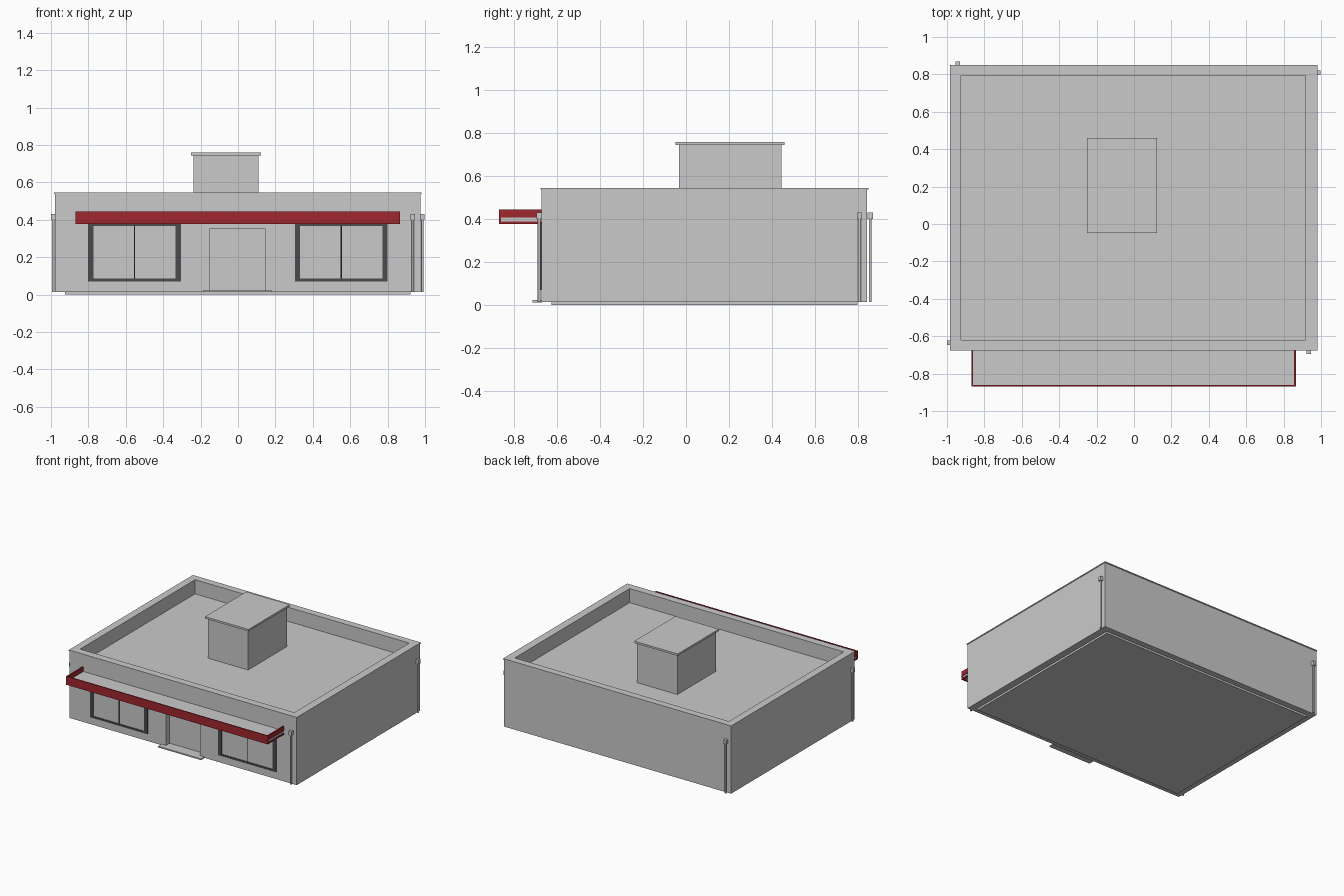
import bpy
import bmesh
from mathutils import Vector

default = bpy.data.objects.get("Cube")
if default:
    bpy.data.objects.remove(default, do_unlink=True)


def material(name, rgb):
    m = bpy.data.materials.new(name)
    m.use_nodes = True
    m.diffuse_color = (*rgb, 1)
    m.node_tree.nodes["Principled BSDF"].inputs["Base Color"].default_value = (*rgb, 1)
    return m


GREY = material("pale grey", (0.59, 0.59, 0.59))
RED = material("awning red", (0.35, 0.02, 0.026))
DARK = material("frame charcoal", (0.068, 0.068, 0.08))
BLACK = material("mullion black", (0.01, 0.01, 0.01))


def finish(name, bm, mat):
    mesh = bpy.data.meshes.new(name)
    bm.to_mesh(mesh)
    bm.free()
    mesh.materials.append(mat)
    obj = bpy.data.objects.new(name, mesh)
    bpy.context.collection.objects.link(obj)
    return obj


def box(name, x, y, z, mat=GREY):
    """Box from a low and high limit on each axis."""
    bm = bmesh.new()
    bmesh.ops.create_cube(bm, size=1)
    for v in bm.verts:
        v.co = Vector([a + (b - a) * (c + 0.5) for c, (a, b) in zip(v.co, (x, y, z))])
    return finish(name, bm, mat)


def cut(obj, x, y, z):
    """Cut a box-shaped opening out of an object."""
    cutter = box("cutter", x, y, z, obj.data.materials[0])
    cutter.hide_render = True
    mod = obj.modifiers.new("opening", 'BOOLEAN')
    mod.operation = 'DIFFERENCE'
    mod.solver = 'EXACT'
    mod.object = cutter
    bpy.context.view_layer.objects.active = obj
    bpy.ops.object.modifier_apply(modifier=mod.name)
    bpy.data.objects.remove(cutter, do_unlink=True)


# Main building with sunken roof and recessed doorway
FRONT = -0.672
INNER_X, INNER_Y = (-0.925, 0.918), (-0.619, 0.794)
box("plinth", (-0.926, 0.922), (-0.626, 0.798), (0, 0.02))
body = box("building_body", (-0.979, 0.976), (FRONT, 0.844), (0.015, 0.538))
cut(body, INNER_X, INNER_Y, (0.435, 0.7))
cut(body, (-0.15, 0.145), (-0.8, FRONT + 0.045), (0.023, 0.354))
coping = box("parapet_coping", (-0.983, 0.98), (-0.677, 0.849), (0.537, 0.545))
cut(coping, INNER_X, INNER_Y, (0.4, 0.7))
box("door_step", (-0.188, 0.182), (-0.714, FRONT + 0.002), (0.013, 0.023))

# Roof access box
box("roof_box", (-0.237, 0.11), (-0.033, 0.444), (0.43, 0.746))
box("roof_box_lid", (-0.25, 0.124), (-0.048, 0.459), (0.745, 0.76))

# Awning: slab edged by a fascia and side rails
AX, AY = (-0.87, 0.866), -0.87
box("awning_slab", (AX[0] + 0.006, AX[1] - 0.006), (AY + 0.006, FRONT + 0.01), (0.39, 0.408))
box("awning_fascia", AX, (AY, AY + 0.008), (0.378, 0.444), RED)
for side, x in (("right", (AX[0], AX[0] + 0.01)), ("left", (AX[1] - 0.01, AX[1]))):
    box(side + "_upper_rail", x, (AY + 0.008, FRONT + 0.002), (0.408, 0.444), RED)
    box(side + "_lower_rail", x, (AY + 0.008, FRONT + 0.002), (0.378, 0.39), RED)

# Shop windows
for side, cx in (("right", -0.553), ("left", 0.552)):
    frame = box(side + "_window_frame", (cx - 0.248, cx + 0.248),
                (FRONT - 0.005, FRONT + 0.01), (0.07, 0.382), DARK)
    cut(frame, (cx - 0.22, cx + 0.22), (-0.8, -0.5), (0.085, 0.367))
    box(side + "_window_pane", (cx - 0.222, cx + 0.222),
        (FRONT - 0.001, FRONT + 0.005), (0.083, 0.369))
    box(side + "_window_mullion", (cx - 0.003, cx + 0.003),
        (FRONT - 0.003, FRONT + 0.003), (0.085, 0.367), BLACK)

# Drainpipes with box-shaped rain heads, one near each corner
PIPES = {
    "front": (0.935, -0.684),
    "left": (0.986, 0.808),
    "back": (-0.942, 0.858),
    "right": (-0.988, -0.635),
}
for side, (x, y) in PIPES.items():
    bm = bmesh.new()
    bmesh.ops.create_cone(bm, cap_ends=True, segments=12, radius1=0.0065,
                          radius2=0.0065, depth=0.39)
    bmesh.ops.translate(bm, verts=bm.verts, vec=(x, y, 0.21))
    pipe = finish(side + "_drainpipe", bm, GREY)
    for p in pipe.data.polygons:
        p.use_smooth = len(p.vertices) == 4
    box(side + "_rain_head", (x - 0.012, x + 0.012), (y - 0.012, y + 0.012), (0.4, 0.432))
